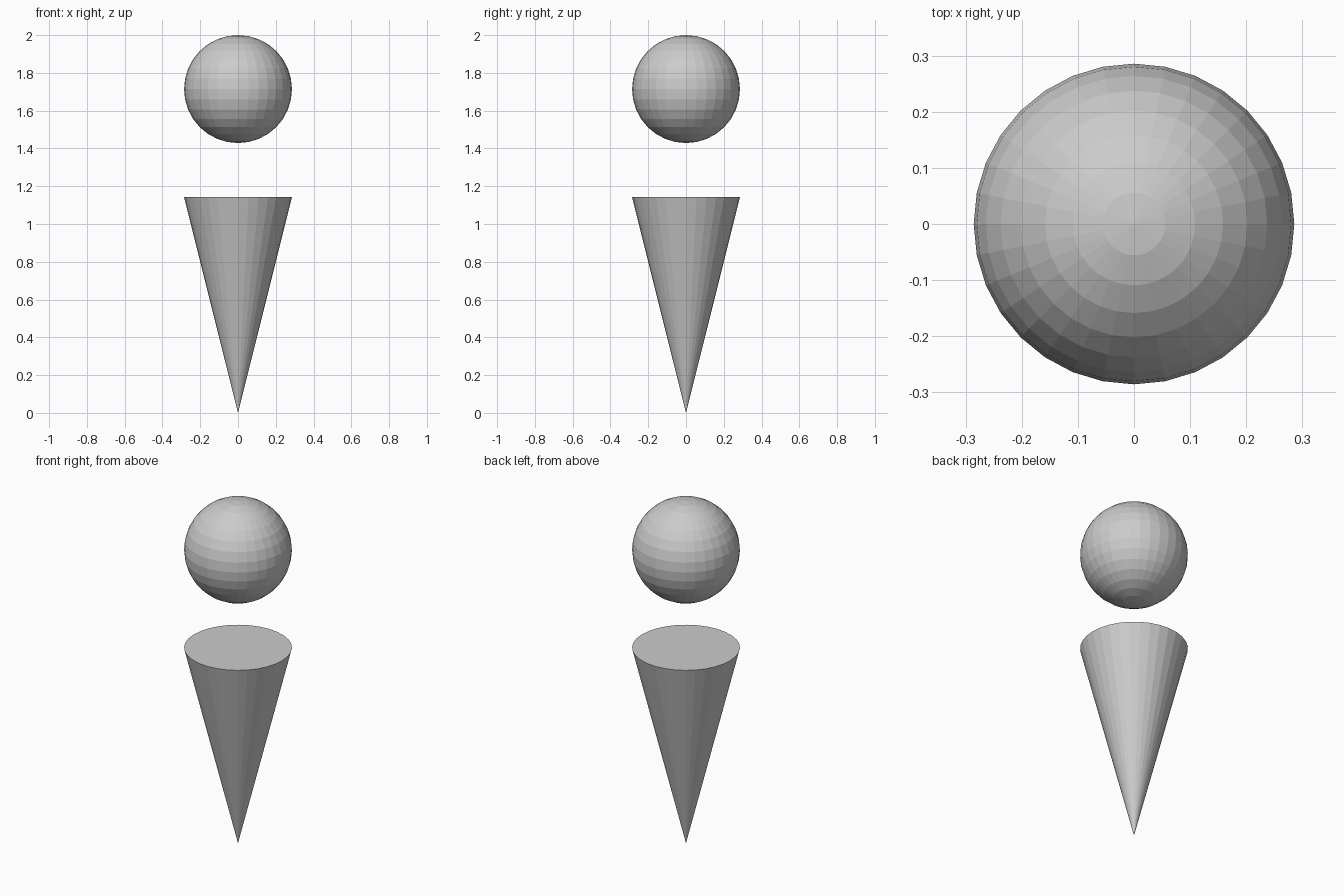
import bpy

if "Cube" in bpy.data.objects:
    bpy.data.objects.remove(bpy.data.objects["Cube"])

R = 2 / 7          # shared radius of ball and cone
CONE_H = 4 * R     # cone height

# Inverted cone standing on its tip, closed flat top
bpy.ops.mesh.primitive_cone_add(vertices=32, radius1=0, radius2=R, depth=CONE_H,
                                end_fill_type='NGON', location=(0, 0, CONE_H / 2))
bpy.context.object.name = "cone"

# Ball floating above the cone
bpy.ops.mesh.primitive_uv_sphere_add(segments=32, ring_count=16, radius=R,
                                     location=(0, 0, 2 - R))
bpy.context.object.name = "ball"

# Flat facets on both parts
for ob in bpy.data.objects:
    ob.data.shade_flat()
